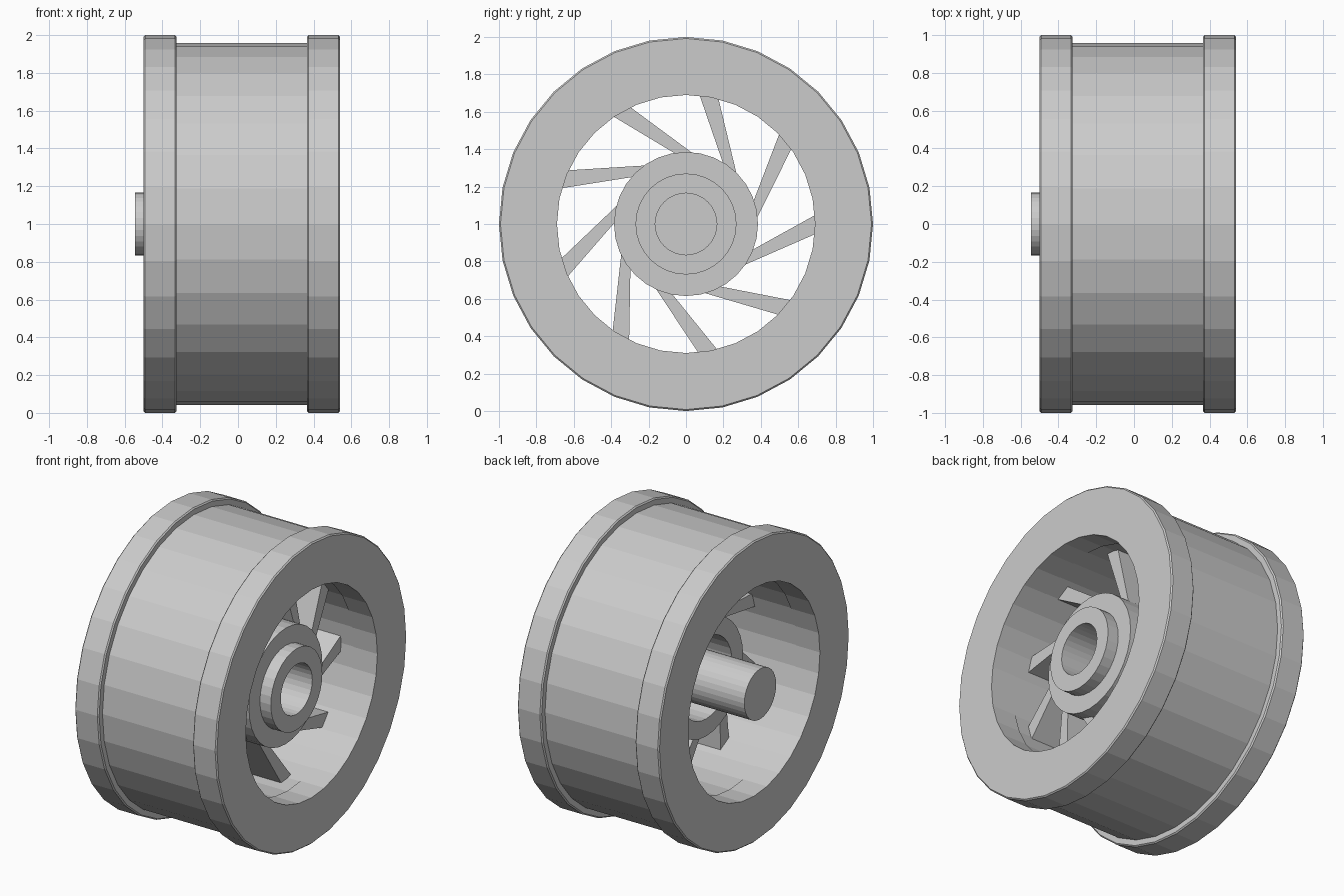
import bpy, bmesh
from math import cos, sin, pi, radians

if "Cube" in bpy.data.objects:
    bpy.data.objects.remove(bpy.data.objects["Cube"])

SIDES = 32
CENTRE_Z = 1.0


def finish(name, bm):
    bmesh.ops.recalc_face_normals(bm, faces=bm.faces)
    mesh = bpy.data.meshes.new(name)
    bm.to_mesh(mesh)
    bm.free()
    obj = bpy.data.objects.new(name, mesh)
    obj.location.z = CENTRE_Z
    bpy.context.collection.objects.link(obj)
    return obj


def lathe_ring(name, profile):
    """Spin a closed (x, radius) profile around the x axis."""
    bm = bmesh.new()
    rings = []
    for i in range(SIDES):
        a = 2 * pi * i / SIDES
        rings.append([bm.verts.new((x, r * cos(a), r * sin(a))) for x, r in profile])
    n = len(profile)
    for i in range(SIDES):
        p, q = rings[i], rings[(i + 1) % SIDES]
        for j in range(n):
            k = (j + 1) % n
            bm.faces.new((p[j], p[k], q[k], q[j]))
    return finish(name, bm)


def flange(name, x0, x1):
    c = 0.008
    lathe_ring(name, [(x0, 0.69), (x0, 1 - c), (x0 + c, 1.0),
                      (x1 - c, 1.0), (x1, 1 - c), (x1, 0.69)])


# Rim: two flanges and the barrel between them
flange("left_flange", -0.50, -0.325)
flange("right_flange", 0.365, 0.54)
lathe_ring("barrel", [(-0.33, 0.695), (-0.33, 0.957), (0.37, 0.957), (0.37, 0.695)])

# Hub: disc with a raised collar in front and a recess behind
lathe_ring("hub", [(0.43, 0.165), (0.43, 0.27), (0.35, 0.27), (0.35, 0.385),
                   (-0.15, 0.385), (-0.15, 0.27), (0.05, 0.27), (0.05, 0.165)])

# Axle
bm = bmesh.new()
ends = []
for x in (-0.545, 0.10):
    ends.append([bm.verts.new((x, 0.167 * cos(2 * pi * i / SIDES),
                               0.167 * sin(2 * pi * i / SIDES))) for i in range(SIDES)])
for i in range(SIDES):
    k = (i + 1) % SIDES
    bm.faces.new((ends[0][i], ends[0][k], ends[1][k], ends[1][i]))
for end in ends:
    bm.faces.new(end)
finish("axle", bm)

# Nine slanted, tapering spokes
outline = [(0.70, 0.053), (0.33, -0.152), (0.29, -0.229), (0.70, -0.05)]
for s in range(9):
    bm = bmesh.new()
    face = bm.faces.new([bm.verts.new((-0.04, y, z)) for y, z in outline])
    new = bmesh.ops.extrude_face_region(bm, geom=[face])["geom"]
    bmesh.ops.translate(bm, vec=(0.31, 0, 0),
                        verts=[v for v in new if isinstance(v, bmesh.types.BMVert)])
    spoke = finish(f"spoke_{s + 1}", bm)
    spoke.rotation_euler.x = radians(40 * s)
